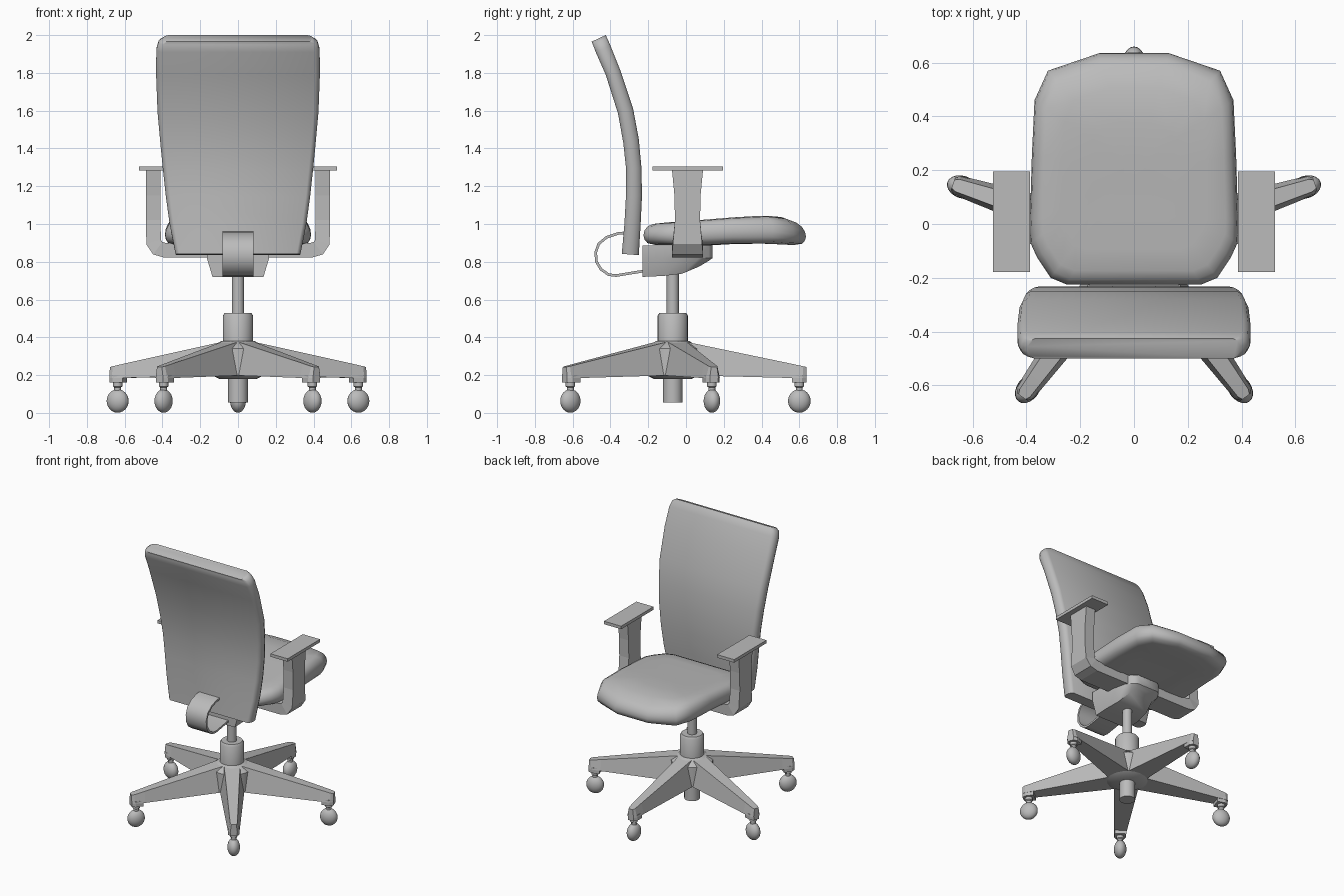
import bpy, bmesh, math
from mathutils import Vector, Matrix

cube = bpy.data.objects.get("Cube")
if cube:
    bpy.data.objects.remove(cube, do_unlink=True)

GREY = (0.5, 0.5, 0.5, 1)
mat = bpy.data.materials.new("plain grey")
mat.use_nodes = True
mat.diffuse_color = GREY
mat.node_tree.nodes["Principled BSDF"].inputs["Base Color"].default_value = GREY
CENTRE = Vector((0, -0.07, 0))


def finish(name, bm, smooth=None):
    bmesh.ops.recalc_face_normals(bm, faces=bm.faces[:])
    me = bpy.data.meshes.new(name)
    bm.to_mesh(me)
    bm.free()
    me.materials.append(mat)
    ob = bpy.data.objects.new(name, me)
    bpy.context.collection.objects.link(ob)
    if smooth:
        bpy.ops.object.select_all(action='DESELECT')
        ob.select_set(True)
        bpy.context.view_layer.objects.active = ob
        bpy.ops.object.shade_smooth_by_angle(angle=math.radians(smooth))
    return ob


def loft(name, rings, smooth=None, matrix=None):
    """Skin a stack of equal-sized closed rings and cap both ends."""
    bm = bmesh.new()
    rows = [[bm.verts.new(p) for p in ring] for ring in rings]
    n = len(rows[0])
    for a, b in zip(rows, rows[1:]):
        for i in range(n):
            j = (i + 1) % n
            bm.faces.new((a[i], a[j], b[j], b[i]))
    bm.faces.new(rows[0])
    bm.faces.new(rows[-1])
    if matrix:
        bm.transform(matrix)
    return finish(name, bm, smooth)


def turned(name, profile, at=CENTRE, sides=24):
    """Lathe (radius, z) pairs round a vertical axis."""
    rings = [[(at.x + r * math.cos(t), at.y + r * math.sin(t), z)
              for t in (2 * math.pi * i / sides for i in range(sides))]
             for r, z in profile]
    return loft(name, rings, 40)


def bar(name, path, thick, widths, place, smooth=None):
    """Flat bar along a 2D path; place(u, v, w) gives the 3D point."""
    pts = [Vector(p) for p in path]
    rings = []
    for i, p in enumerate(pts):
        d0 = (p - pts[max(i - 1, 0)]).normalized()
        d1 = (pts[min(i + 1, len(pts) - 1)] - p).normalized()
        d = (d0 + d1).normalized()
        n = Vector((-d.y, d.x)) * thick / 2 / max(d.dot(d1 if d1.length else d0), 0.5)
        w = widths[i] / 2
        rings.append([place(*(p + n * s), w * k)
                      for s, k in ((1, 1), (1, -1), (-1, -1), (-1, 1))])
    return loft(name, rings, smooth)


def lerp_table(table, x):
    for (x0, v0), (x1, v1) in zip(table, table[1:]):
        if x <= x1:
            return v0 + (v1 - v0) * max(x - x0, 0) / (x1 - x0)
    return table[-1][1]


# Central column, hub and lower tube
turned("base_hub", [(0.10, 0.18), (0.14, 0.2), (0.14, 0.34), (0.09, 0.38)], sides=20)
turned("lower_tube", [(0.052, 0.055), (0.052, 0.2)])
turned("column_collar", [(0.08, 0.36), (0.08, 0.515), (0.07, 0.53)])
turned("gas_column", [(0.032, 0.5), (0.032, 0.76)])

# Five legs with casters
for i in range(5):
    turn = Matrix.Translation(CENTRE) @ Matrix.Rotation(math.radians(72 * i), 4, 'Z')

    def leg_ring(y, top, low, wt, wb):
        return [(-wt, y, top), (wt, y, top), (wb, y, low), (-wb, y, low)]

    loft(f"base_leg_{i + 1}", [leg_ring(0.03, 0.385, 0.2, 0.055, 0.085),
                               leg_ring(0.62, 0.262, 0.185, 0.027, 0.043),
                               leg_ring(0.69, 0.247, 0.185, 0.024, 0.038),
                               leg_ring(0.708, 0.243, 0.185, 0.016, 0.024)], matrix=turn)
    loft(f"leg_end_{i + 1}", [[(x, y, z) for x, y in
         ((-0.038, 0.63), (0.038, 0.63), (0.038, 0.685), (0.022, 0.708),
          (-0.022, 0.708), (-0.038, 0.685))] for z in (0.16, 0.2)], matrix=turn)
    spot = turn @ Vector((0, 0.67, 0))
    turned(f"caster_stem_{i + 1}", [(0.018, 0.1), (0.018, 0.135), (0.025, 0.14), (0.025, 0.17)],
           spot, 12)
    bm = bmesh.new()
    bmesh.ops.create_uvsphere(bm, u_segments=20, v_segments=12, radius=1)
    bm.transform(turn @ Matrix.Translation((0, 0.67, 0.063))
                 @ Matrix.Diagonal((0.042, 0.06, 0.062, 1)))
    finish(f"caster_{i + 1}", bm, 60)

# Tilt mechanism under the seat
loft("tilt_mechanism", [[(-wt, y, 0.885), (-wt, y, 0.82), (-wb, y, low),
                         (wb, y, low), (wt, y, 0.82), (wt, y, 0.885)]
     for y, low, wb, wt in ((-0.23, 0.72, 0.135, 0.165), (-0.12, 0.725, 0.135, 0.165),
                            (-0.02, 0.737, 0.12, 0.16), (0.07, 0.775, 0.095, 0.14),
                            (0.12, 0.805, 0.07, 0.11), (0.14, 0.819, 0.05, 0.085))], 40)

# Looped strap joining mechanism and backrest
loop = [(-0.3, 0.955), (-0.36, 0.95), (-0.42, 0.93), (-0.462, 0.895), (-0.478, 0.85),
        (-0.474, 0.8), (-0.45, 0.76), (-0.41, 0.732), (-0.37, 0.727), (-0.2, 0.755)]
bar("back_strap", loop, 0.014, [0.165] * len(loop), lambda u, v, w: (w, u, v), 40)

# Seat cushion: an outline inset at several heights
half = [(0.13, 0.635), (0.32, 0.57), (0.37, 0.46), (0.38, 0.25), (0.387, 0.0),
        (0.385, -0.07), (0.36, -0.125), (0.31, -0.2), (0.25, -0.225)]
outline = half + [(-x, y) for x, y in reversed(half)]
top = [(-0.23, 1.0), (0, 1.015), (0.25, 1.035), (0.42, 1.045), (0.52, 1.035), (0.64, 0.99)]
low = [(-0.23, 0.89), (0.1, 0.885), (0.3, 0.9), (0.45, 0.895), (0.64, 0.885)]
rings = []
for inset, t in ((0.5, 0), (0.15, 0), (0.05, 0.08), (0.012, 0.25), (0, 0.45), (0.012, 0.68),
                 (0.05, 0.87), (0.12, 0.97), (0.3, 1), (0.6, 1), (0.9, 1)):
    ring = []
    for x, y in outline:
        px, py = x * (1 - inset), 0.205 + (y - 0.205) * (1 - inset)
        z0, z1 = lerp_table(low, py), lerp_table(top, py)
        ring.append((px, py, z0 + (z1 - z0) * t))
    rings.append(ring)
loft("seat_cushion", rings, 60)

# Curved backrest: (front y, front z, rear y, rear z, half width)
sections = [(-0.25, 0.835, -0.34, 0.842, 0.33), (-0.24, 1.0, -0.326, 1.0, 0.362),
            (-0.233, 1.15, -0.318, 1.145, 0.382), (-0.236, 1.3, -0.317, 1.29, 0.398),
            (-0.25, 1.45, -0.332, 1.43, 0.412), (-0.28, 1.61, -0.36, 1.585, 0.426),
            (-0.35, 1.82, -0.425, 1.79, 0.434), (-0.4, 1.945, -0.478, 1.91, 0.432),
            (-0.418, 1.985, -0.493, 1.95, 0.42), (-0.425, 2.0, -0.5, 1.965, 0.395)]
rim = [(0.93, 0), (0.975, 0.12), (1, 0.4), (1, 0.65), (0.98, 0.88), (0.94, 1)]
rim += [(-k, t) for k, t in reversed(rim)]
loft("backrest", [[(w * k, fy + (ry - fy) * t, fz + (rz - fz) * t) for k, t in rim]
                  for fy, fz, ry, rz, w in sections], 50)

# Armrests, mirrored left and right
arm = [(0.1, 0.862), (0.39, 0.862), (0.425, 0.872), (0.447, 0.905), (0.448, 1.02),
       (0.448, 1.15), (0.448, 1.29)]
for side, s in (("left", 1), ("right", -1)):
    bar(f"{side}_arm_bracket", arm, 0.077, [0.165, 0.165, 0.165, 0.155, 0.133, 0.138, 0.165],
        lambda u, v, w: (s * u, 0.008 + w, v))
    loft(f"{side}_arm_pad", [[(s * x, y, z) for x, y in
         ((0.387, -0.178), (0.525, -0.178), (0.525, 0.195), (0.387, 0.195))]
         for z in (1.283, 1.305)])
